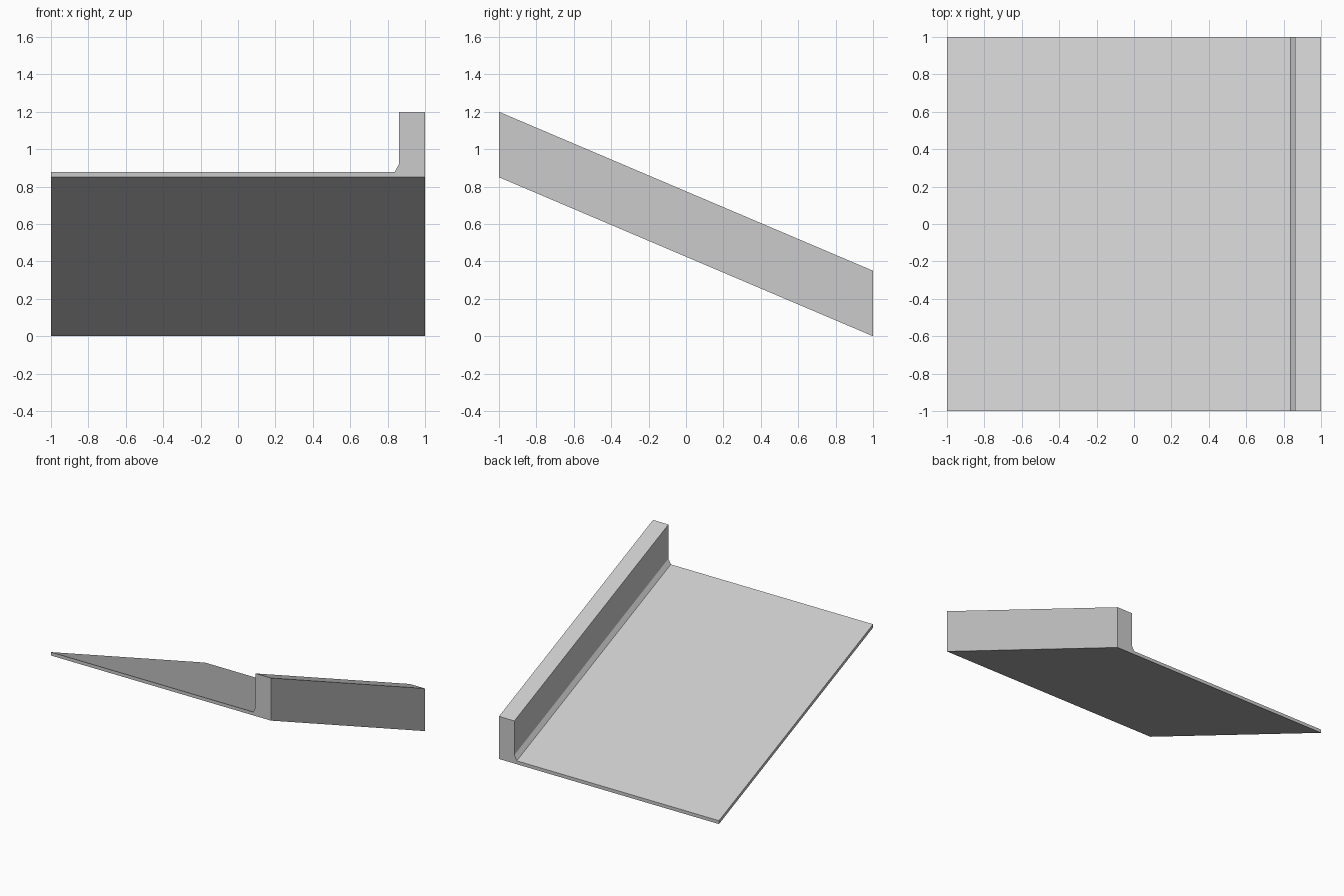
import bpy
import bmesh

cube = bpy.data.objects.get("Cube")
if cube:
    bpy.data.objects.remove(cube, do_unlink=True)

# Single plain grey
grey = bpy.data.materials.new("light grey")
grey.use_nodes = True
color = (0.6, 0.6, 0.6, 1)
grey.diffuse_color = color
grey.node_tree.nodes["Principled BSDF"].inputs["Base Color"].default_value = color

# Cross-section: thin slab with a chamfered kerb along its +x edge
profile = [(-1, 0), (1, 0), (1, 0.35), (0.86, 0.35),
           (0.86, 0.07), (0.838, 0.028), (-1, 0.028)]
DROP = 0.85  # height lost from front to back

# Sweep the section down the slope, keeping both ends vertical
bm = bmesh.new()
section = bm.faces.new([bm.verts.new((x, -1, z + DROP)) for x, z in profile])
swept = bmesh.ops.extrude_face_region(bm, geom=[section], use_keep_orig=True)
end_verts = [g for g in swept["geom"] if isinstance(g, bmesh.types.BMVert)]
bmesh.ops.translate(bm, verts=end_verts, vec=(0, 2, -DROP))
bmesh.ops.recalc_face_normals(bm, faces=bm.faces)

mesh = bpy.data.meshes.new("sloped_slab_with_kerb")
bm.to_mesh(mesh)
bm.free()
mesh.materials.append(grey)
slab = bpy.data.objects.new("sloped_slab_with_kerb", mesh)
bpy.context.collection.objects.link(slab)
